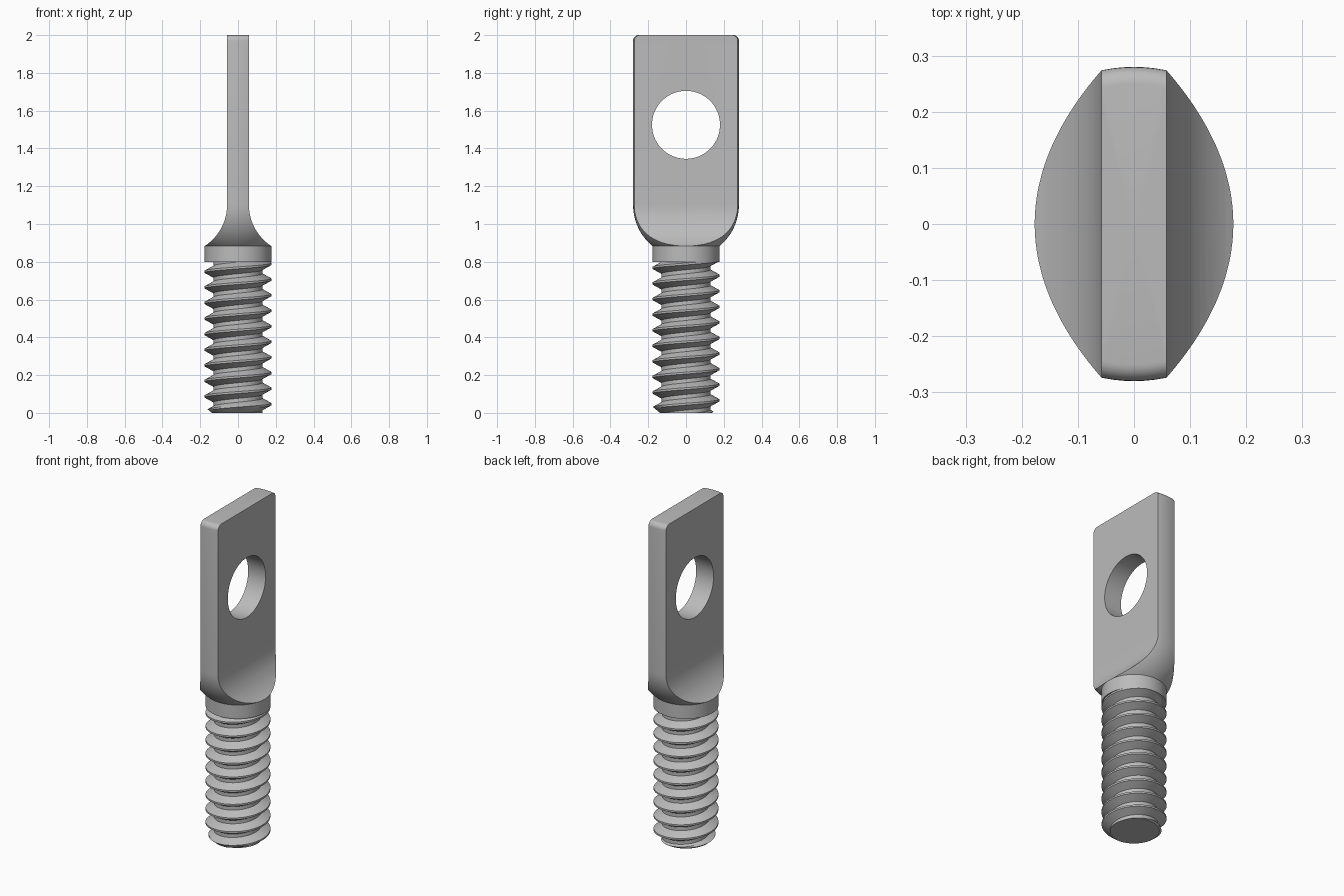
import bpy, bmesh, math
from math import sin, cos, pi, sqrt

cube = bpy.data.objects.get("Cube")
if cube:
    bpy.data.objects.remove(cube, do_unlink=True)

steel = bpy.data.materials.new("plain_steel")
steel.use_nodes = True
GREY = (0.5, 0.5, 0.5, 1)
steel.diffuse_color = GREY
steel.node_tree.nodes["Principled BSDF"].inputs["Base Color"].default_value = GREY

SEGS = 96
SHANK_R, HEAD_R = 0.177, 0.28
COLLAR_BOTTOM, COLLAR_TOP, SHOULDER = 0.8, 0.885, 1.1
BLADE_HALF, TOP, FILLET = 0.058, 2.0, 0.03


def finish(bm, name):
    bmesh.ops.recalc_face_normals(bm, faces=bm.faces)
    mesh = bpy.data.meshes.new(name)
    bm.to_mesh(mesh)
    bm.free()
    obj = bpy.data.objects.new(name, mesh)
    bpy.context.collection.objects.link(obj)
    mesh.materials.append(steel)
    return obj


def arc(cx, cz, r, a0, a1, n):
    return [(cx + r * cos(a0 + (a1 - a0) * i / n), cz + r * sin(a0 + (a1 - a0) * i / n))
            for i in range(n + 1)]


def revolve(points, name):
    bm = bmesh.new()
    verts = [bm.verts.new((r, 0, z)) for r, z in points]
    edges = [bm.edges.new(pair) for pair in zip(verts, verts[1:])]
    bmesh.ops.spin(bm, geom=verts + edges, cent=(0, 0, 0), axis=(0, 0, 1),
                   angle=2 * pi, steps=SEGS)
    bmesh.ops.remove_doubles(bm, verts=bm.verts, dist=1e-5)
    return finish(bm, name)


def prism(points, name, place, depth):
    bm = bmesh.new()
    face = bm.faces.new([bm.verts.new(place(*p)) for p in points])
    out = bmesh.ops.extrude_face_region(bm, geom=[face])
    moved = [v for v in out["geom"] if isinstance(v, bmesh.types.BMVert)]
    bmesh.ops.translate(bm, verts=moved, vec=depth)
    return finish(bm, name)


def cut(target, cutter, operation):
    mod = target.modifiers.new(cutter.name, "BOOLEAN")
    mod.operation, mod.object, mod.solver = operation, cutter, "EXACT"
    bpy.context.view_layer.objects.active = target
    bpy.ops.object.modifier_apply(modifier=mod.name)
    bpy.data.objects.remove(cutter, do_unlink=True)


def smooth(obj, degrees):
    bpy.ops.object.select_all(action="DESELECT")
    obj.select_set(True)
    bpy.context.view_layer.objects.active = obj
    bpy.ops.object.shade_smooth_by_angle(angle=math.radians(degrees))


# Eye blade: round blank with a collar and ball-shaped shoulder
start = -math.acos(SHANK_R / HEAD_R)
blank = [(0, COLLAR_BOTTOM), (SHANK_R, COLLAR_BOTTOM)]
blank += arc(0, SHOULDER, HEAD_R, start, 0, 14)
blank += arc(HEAD_R - FILLET, TOP - FILLET, FILLET, 0, pi / 2, 6) + [(0, TOP)]
blade = revolve(blank, "eye_blade")

# Flats with concave flares trimmed from the blank
drop = SHOULDER - (SHOULDER + HEAD_R * sin(start))
wide = SHANK_R - BLADE_HALF
flare_r = (wide ** 2 + drop ** 2) / (2 * wide)
end = pi + math.asin(drop / flare_r)
side = [(BLADE_HALF, TOP + 0.1)]
side += arc(BLADE_HALF + flare_r, SHOULDER, flare_r, pi, end + 0.12, 18)
side += [(0.4, side[-1][1]), (0.4, COLLAR_BOTTOM - 0.1)]
outline = side + [(-x, z) for x, z in reversed(side)]
cut(blade, prism(outline, "flat_trim", lambda x, z: (x, -0.5, z), (0, 1, 0)), "INTERSECT")

# Through hole
ring = arc(0, 1.525, 0.18, 0, 2 * pi, 72)[:-1]
cut(blade, prism(ring, "hole_cutter", lambda y, z: (-0.5, y, z), (1, 0, 0)), "DIFFERENCE")
smooth(blade, 30)

# Threaded shank: right-hand helix with flat crests and roots
PITCH, ROOT_R, CREST_Z = 0.0825, 0.13, 0.706
STEPS = (-0.0625, 0.0625, 0.1667, 0.2708, 0.375, 0.625, 0.7292, 0.8333)


def thread_radius(angle, z):
    u = ((z - CREST_Z) / PITCH - angle / (2 * pi)) % 1
    u = min(u, 1 - u)
    t = min(max((u - 0.0625) / 0.3125, 0), 1)
    return min(SHANK_R + (ROOT_R - SHANK_R) * t, 0.138 + z * 1.2)


bm = bmesh.new()
columns = []
for i in range(SEGS + 1):
    angle = 2 * pi * i / SEGS
    column = []
    for turn in range(-11, 4):
        for s in STEPS:
            z = CREST_Z + PITCH * (turn + s + angle / (2 * pi))
            z = min(max(z, 0), COLLAR_BOTTOM)
            r = thread_radius(angle, z)
            column.append(bm.verts.new((r * cos(angle), r * sin(angle), z)))
    columns.append(column)
for a, b in zip(columns, columns[1:]):
    for j in range(len(a) - 1):
        quad = (a[j], b[j], b[j + 1], a[j + 1])
        heights = [v.co.z for v in quad]
        if max(heights) - min(heights) > 1e-6:
            bm.faces.new(quad)
bmesh.ops.remove_doubles(bm, verts=bm.verts, dist=1e-5)
bmesh.ops.delete(bm, geom=[v for v in bm.verts if not v.link_faces], context="VERTS")
bmesh.ops.holes_fill(bm, edges=[e for e in bm.edges if e.is_boundary], sides=0)
shank = finish(bm, "threaded_shank")
smooth(shank, 30)
